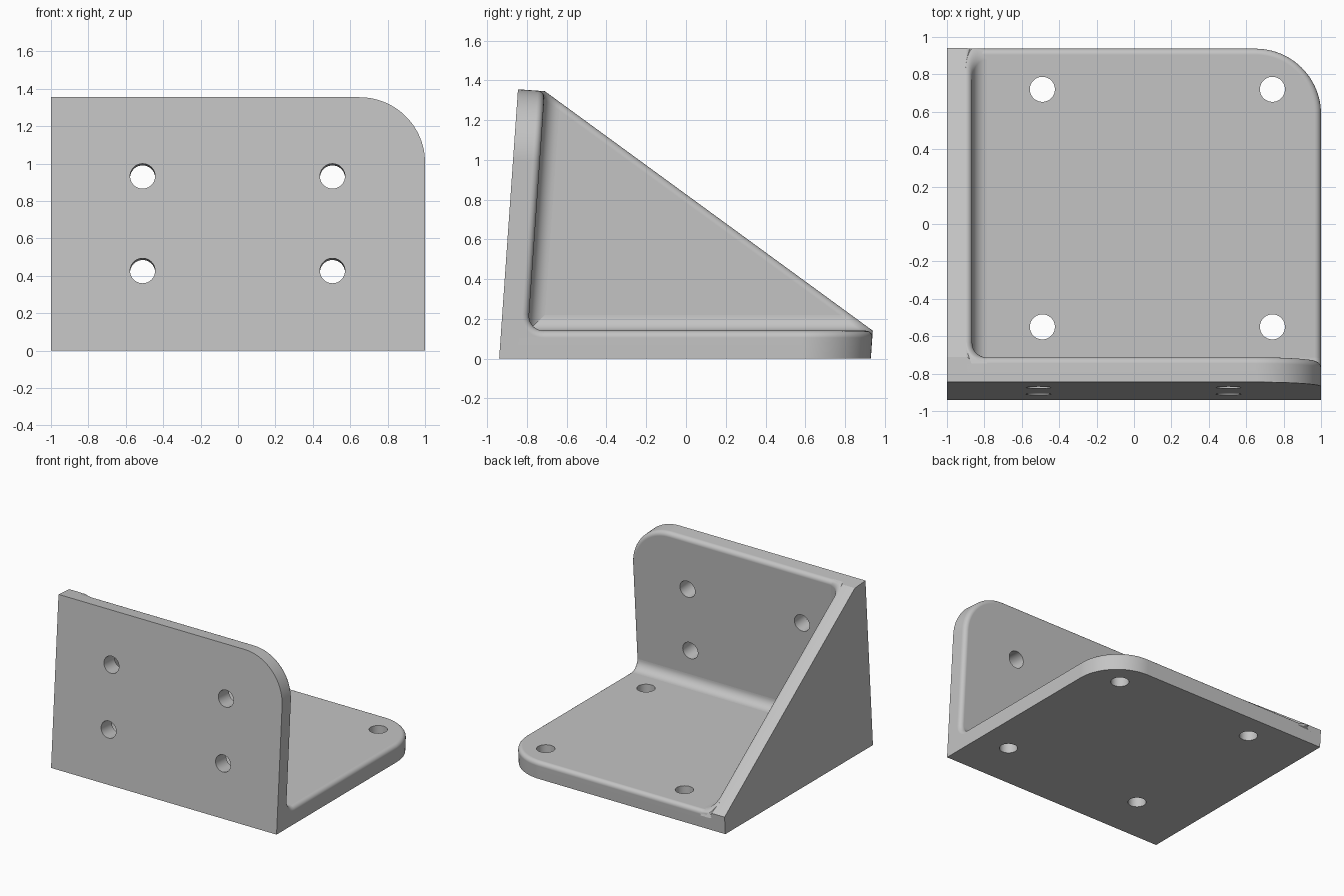
import bpy, bmesh, math
from mathutils import Vector

cube = bpy.data.objects.get("Cube")
if cube:
    bpy.data.objects.remove(cube, do_unlink=True)

# Main dimensions
THICK, CORNER, COVE, RIM = 0.135, 0.35, 0.08, 0.035
FLOOR, WALL = 0.14, -0.865            # base top, inner side of gusset
TILT = math.radians(4)
X, Y, Z = Vector((1, 0, 0)), Vector((0, 1, 0)), Vector((0, 0, 1))
UP = Vector((0, math.sin(TILT), math.cos(TILT)))     # along the leaning plate
IN = Vector((0, math.cos(TILT), -math.sin(TILT)))    # through the leaning plate

# Side outline of the bracket
A = Vector((0, -0.94, 0))
E = A + UP * 1.358
D = E + IN * THICK
B = Vector((0, 0.93, 0))
C = B + UP * (FLOOR / UP.z)
slope_normal = (C - D).cross(X).normalized()
if slope_normal.z < 0:
    slope_normal.negate()
SLOPE = (slope_normal, slope_normal.dot(C))
BACK = (IN, IN.dot(C))
TOP = (UP, UP.dot(E))
SIDE = (X, 1.0)

# Rounded rim: (drop below the face, inset from the edge), face to edge
ROUND = [(RIM * (1 - math.cos(t)), RIM * (1 - math.sin(t)))
         for t in (math.pi / 2 * i / 6 for i in range(7))]

metal = bpy.data.materials.new("grey metal")
metal.use_nodes = True
metal.diffuse_color = (0.55, 0.55, 0.55, 1)
bsdf = next(n for n in metal.node_tree.nodes if n.type == 'BSDF_PRINCIPLED')
bsdf.inputs["Base Color"].default_value = (0.55, 0.55, 0.55, 1)


def loft(name, loops):
    """Closed solid through a row of equal loops."""
    bm = bmesh.new()
    rings = [[bm.verts.new(p) for p in loop] for loop in loops]
    n = len(rings[0])
    for r, s in zip(rings, rings[1:]):
        for i in range(n):
            j = (i + 1) % n
            bm.faces.new((r[i], r[j], s[j], s[i]))
    bm.faces.new(rings[0])
    bm.faces.new(rings[-1])
    bmesh.ops.recalc_face_normals(bm, faces=bm.faces)
    mesh = bpy.data.meshes.new(name)
    bm.to_mesh(mesh)
    bm.free()
    mesh.materials.append(metal)
    obj = bpy.data.objects.new(name, mesh)
    bpy.context.collection.objects.link(obj)
    return obj


def activate(obj):
    bpy.ops.object.select_all(action='DESELECT')
    obj.select_set(True)
    bpy.context.view_layer.objects.active = obj


def finish(obj):
    activate(obj)
    bpy.ops.object.shade_smooth_by_angle(angle=math.radians(32))
    mod = obj.modifiers.new("even shading", 'WEIGHTED_NORMAL')
    mod.keep_sharp = True


def drill(obj, centres, axis):
    """Round holes along the axis."""
    bm = bmesh.new()
    for c in centres:
        mat = axis.to_track_quat('Z', 'Y').to_matrix().to_4x4()
        mat.translation = c
        bmesh.ops.create_cone(bm, cap_ends=True, segments=40, radius1=0.067,
                              radius2=0.067, depth=0.6, matrix=mat)
    mesh = bpy.data.meshes.new("hole_cutter")
    bm.to_mesh(mesh)
    bm.free()
    mesh.materials.append(metal)
    cutter = bpy.data.objects.new("hole_cutter", mesh)
    cutter.hide_render = True
    bpy.context.collection.objects.link(cutter)
    activate(obj)
    mod = obj.modifiers.new("holes", 'BOOLEAN')
    mod.operation, mod.solver, mod.object = 'DIFFERENCE', 'EXACT', cutter
    bpy.ops.object.modifier_apply(modifier=mod.name)
    bpy.data.objects.remove(cutter, do_unlink=True)


def outline(low, high, inset):
    """Rectangle with one large rounded corner."""
    x0 = WALL - RIM
    pts = [(x0, low), (1 - inset, low)]
    r = CORNER - inset
    for i in range(25):
        t = math.pi / 2 * i / 24
        pts.append((1 - CORNER + r * math.cos(t), high - CORNER + r * math.sin(t)))
    return pts + [(x0, high - inset)]


def reach(p, direction, planes, inset):
    """Move a point along a direction to the nearest plane."""
    t = min((c - inset - n.dot(p)) / n.dot(direction) for n, c in planes)
    return p + direction * t


# Base plate
def base_loop(z, inset):
    return [X * x + Y * (y + z * math.tan(TILT)) + Z * z
            for x, y in outline(A.y + 0.09, B.y, inset)]


base = loft("base_plate", [base_loop(0, 0)] +
            [base_loop(FLOOR - d, h) for d, h in reversed(ROUND)])
drill(base, [Vector((x, y, 0.07)) for x in (-0.49, 0.74) for y in (-0.55, 0.72)], Z)


# Leaning front plate
def front_loop(w, inset):
    return [A + X * x + UP * v + IN * w
            for x, v in outline(w * math.tan(TILT), 1.358, inset)]


front = loft("front_plate", [front_loop(0, 0)] +
             [front_loop(THICK - d, h) for d, h in reversed(ROUND)])
drill(front, [A + X * x + UP * v for x in (-0.51, 0.505) for v in (0.428, 0.935)], IN)


# Triangular gusset
def gusset_loop(x, inset):
    c = reach(B, UP, [SLOPE], inset)
    d = reach(E, IN, [SLOPE], inset)
    return [p + X * x for p in (A, B, c, d, E)]


gusset = loft("side_gusset", [gusset_loop(-1, 0)] +
              [gusset_loop(WALL - d, h) for d, h in reversed(ROUND)])


# Coved inner corners
def cove(name, corner, a, b, direction, planes):
    def section(d):
        deep = RIM + 0.01
        arc = [(COVE - (COVE + d) * math.sin(t), COVE - (COVE + d) * math.cos(t))
               for t in (math.pi / 2 * i / 10 for i in range(11))]
        pts = arc + [(-deep, COVE), (-deep, -deep), (COVE, -deep)]
        return [corner + a * u + b * v for u, v in pts]

    loops = [[p - direction * 0.04 for p in section(0)]]
    loops += [[reach(p, direction, planes, h) for p in section(d)]
              for d, h in reversed(ROUND[::-1])]
    return loft(name, loops)


inner = A + IN * THICK
inner = inner + UP * ((FLOOR - inner.z) / UP.z) + X * WALL
parts = [base, front, gusset,
         cove("base_to_front_cove", inner, Y, UP, X, [SIDE]),
         cove("base_to_gusset_cove", inner, X, Z, Y, [SLOPE, BACK]),
         cove("front_to_gusset_cove", inner, X, IN, UP, [SLOPE, TOP])]
for part in parts:
    finish(part)
